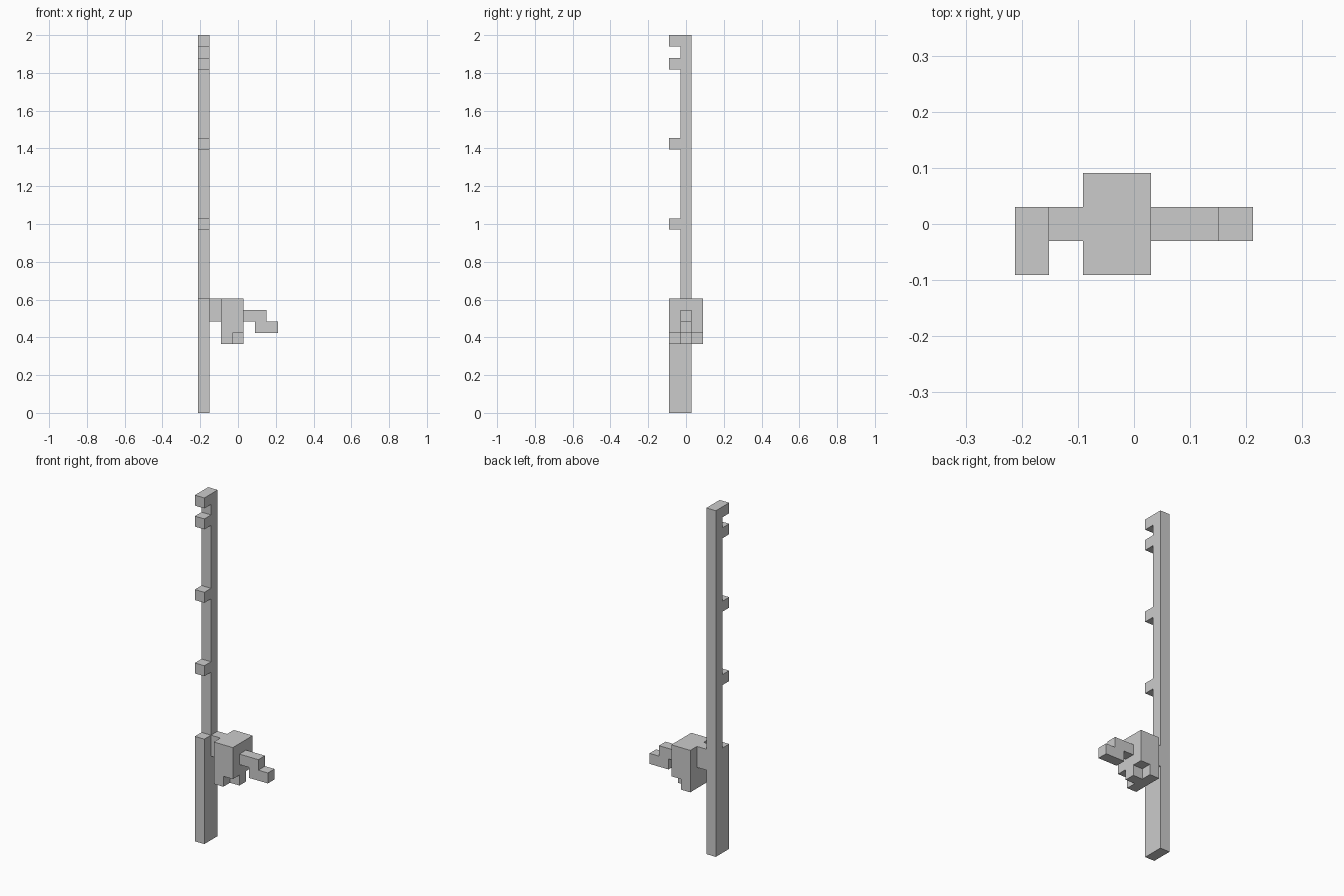
import bpy
import bmesh
from mathutils import Vector

if "Cube" in bpy.data.objects:
    bpy.data.objects.remove(bpy.data.objects["Cube"])

U = 2 / 33                          # one block; the model is 7 x 3 x 33 blocks
ORIGIN = Vector((-3.5, -1.5, 0))    # grid corner, in blocks


def extrude_profile(name, profile, axis, start, depth):
    """Extrude a block-unit outline along x (outline in y,z) or y (outline in x,z)."""
    bm = bmesh.new()
    verts = []
    for a, z in profile:
        p = Vector((start, a, z)) if axis == 'x' else Vector((a, start, z))
        verts.append(bm.verts.new((p + ORIGIN) * U))
    face = bm.faces.new(verts)
    ext = bmesh.ops.extrude_face_region(bm, geom=[face])
    moved = [v for v in ext['geom'] if isinstance(v, bmesh.types.BMVert)]
    step = Vector((depth, 0, 0)) if axis == 'x' else Vector((0, depth, 0))
    bmesh.ops.translate(bm, verts=moved, vec=step * U)
    bmesh.ops.recalc_face_normals(bm, faces=bm.faces)
    mesh = bpy.data.meshes.new(name)
    bm.to_mesh(mesh)
    bm.free()
    obj = bpy.data.objects.new(name, mesh)
    bpy.context.collection.objects.link(obj)
    return obj


def rect(a0, a1, z0, z1):
    return [(a0, z0), (a1, z0), (a1, z1), (a0, z1)]


# Rod with thick handle and line guides: one comb-shaped side outline
rod = [(2, 33), (2, 0), (0, 0), (0, 10), (1, 10)]
for z in (16, 23, 30):
    rod += [(1, z), (0, z), (0, z + 1), (1, z + 1)]
rod += [(1, 32), (0, 32), (0, 33)]
extrude_profile("rod", rod, 'x', 0, 1)

# Mount joining reel to rod
extrude_profile("reel_mount", rect(1, 2, 8, 10), 'y', 1, 1)

# Reel body, stepped underneath, with a small block below
reel = [(2, 6), (3, 6), (3, 7), (4, 7), (4, 10), (2, 10)]
extrude_profile("reel_body", reel, 'y', 0, 3)
extrude_profile("reel_lower_block", rect(3, 4, 6, 7), 'y', 1, 1)

# Stepped crank handle
crank = [(4, 8), (5, 8), (5, 7), (7, 7), (7, 8), (6, 8), (6, 9), (4, 9)]
extrude_profile("reel_crank", crank, 'y', 1, 1)
